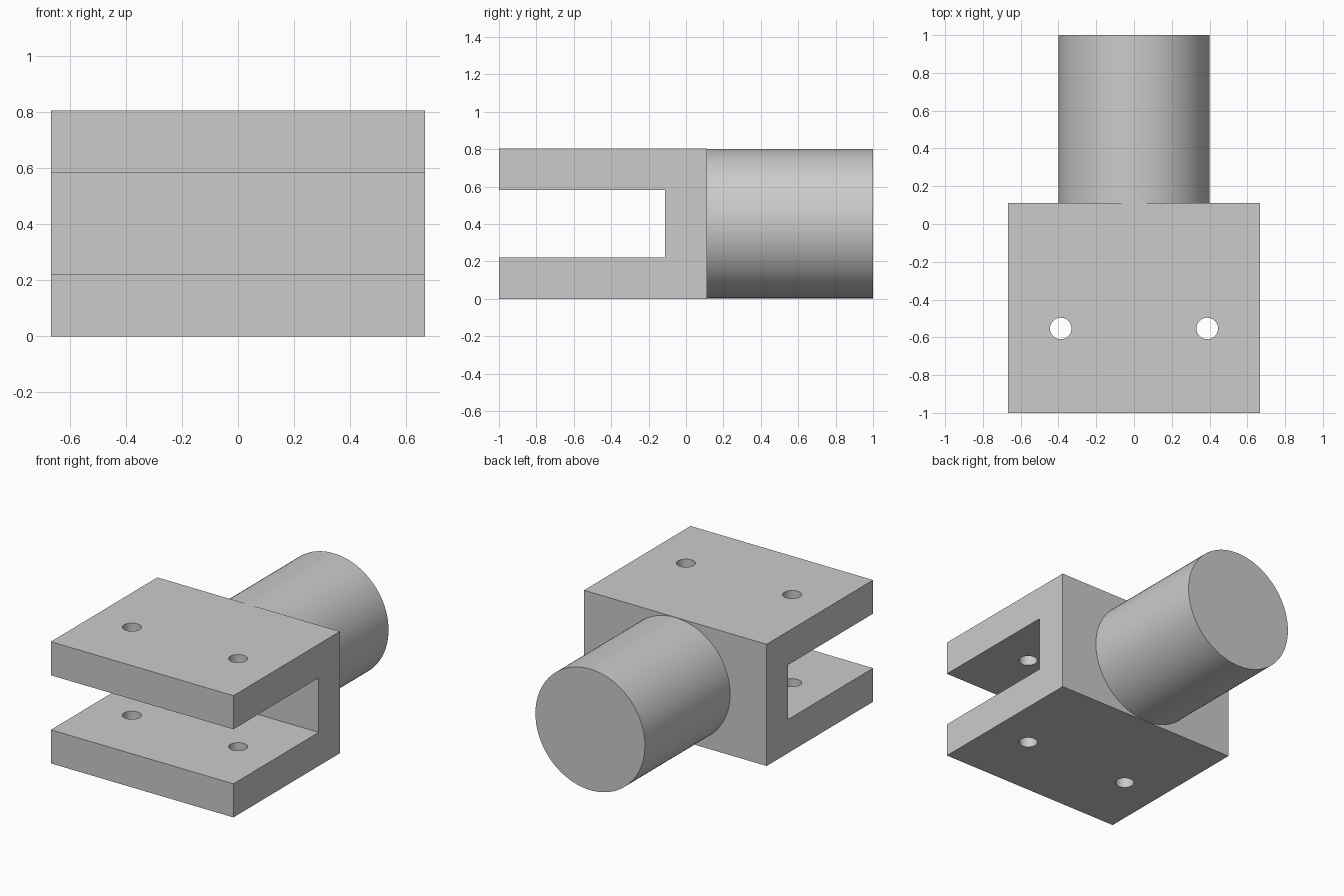
import bpy
import bmesh
import math

cube = bpy.data.objects.get("Cube")
if cube:
    bpy.data.objects.remove(cube, do_unlink=True)

HALF_WIDTH = 0.667
HEIGHT = 0.804
RADIUS = HEIGHT / 2
SHOULDER = 0.111

# Single plain grey
grey = bpy.data.materials.new("plain_grey")
grey.use_nodes = True
colour = (0.6, 0.6, 0.6, 1)
grey.diffuse_color = colour
grey.node_tree.nodes["Principled BSDF"].inputs["Base Color"].default_value = colour


def cylinder(name, radius, depth, location, rotation=(0, 0, 0), sides=64):
    bpy.ops.mesh.primitive_cylinder_add(vertices=sides, radius=radius, depth=depth,
                                        location=location, rotation=rotation)
    obj = bpy.context.object
    obj.name = name
    obj.data.materials.append(grey)
    return obj


def smooth(obj):
    bpy.ops.object.select_all(action="DESELECT")
    obj.select_set(True)
    bpy.context.view_layer.objects.active = obj
    bpy.ops.object.shade_smooth_by_angle(angle=math.radians(30))


# Fork block: C-shaped side profile extruded across the width
profile = [(-1, 0), (SHOULDER, 0), (SHOULDER, HEIGHT), (-1, HEIGHT),
           (-1, 0.582), (-0.111, 0.582), (-0.111, 0.222), (-1, 0.222)]
bm = bmesh.new()
face = bm.faces.new([bm.verts.new((-HALF_WIDTH, y, z)) for y, z in profile])
extruded = bmesh.ops.extrude_face_region(bm, geom=[face])["geom"]
bmesh.ops.translate(bm, vec=(2 * HALF_WIDTH, 0, 0),
                    verts=[v for v in extruded if isinstance(v, bmesh.types.BMVert)])
bmesh.ops.recalc_face_normals(bm, faces=bm.faces)
mesh = bpy.data.meshes.new("fork_block")
bm.to_mesh(mesh)
bm.free()
mesh.materials.append(grey)
fork = bpy.data.objects.new("fork_block", mesh)
bpy.context.collection.objects.link(fork)

# Pin holes through both fork plates
for side, x in (("left", 0.388), ("right", -0.388)):
    cutter = cylinder(side + "_hole_cutter", 0.057, 2, (x, -0.553, RADIUS), sides=48)
    cutter.hide_render = True
    hole = fork.modifiers.new(side + "_pin_hole", "BOOLEAN")
    hole.operation = "DIFFERENCE"
    hole.solver = "EXACT"
    hole.object = cutter
    bpy.context.view_layer.objects.active = fork
    bpy.ops.object.modifier_apply(modifier=hole.name)
    bpy.data.objects.remove(cutter, do_unlink=True)
smooth(fork)

# Round shank on the back of the block
shank = cylinder("shank", RADIUS - 0.002, 1 - SHOULDER, (0, (1 + SHOULDER) / 2, RADIUS),
                 (math.pi / 2, 0, 0), sides=96)
smooth(shank)
